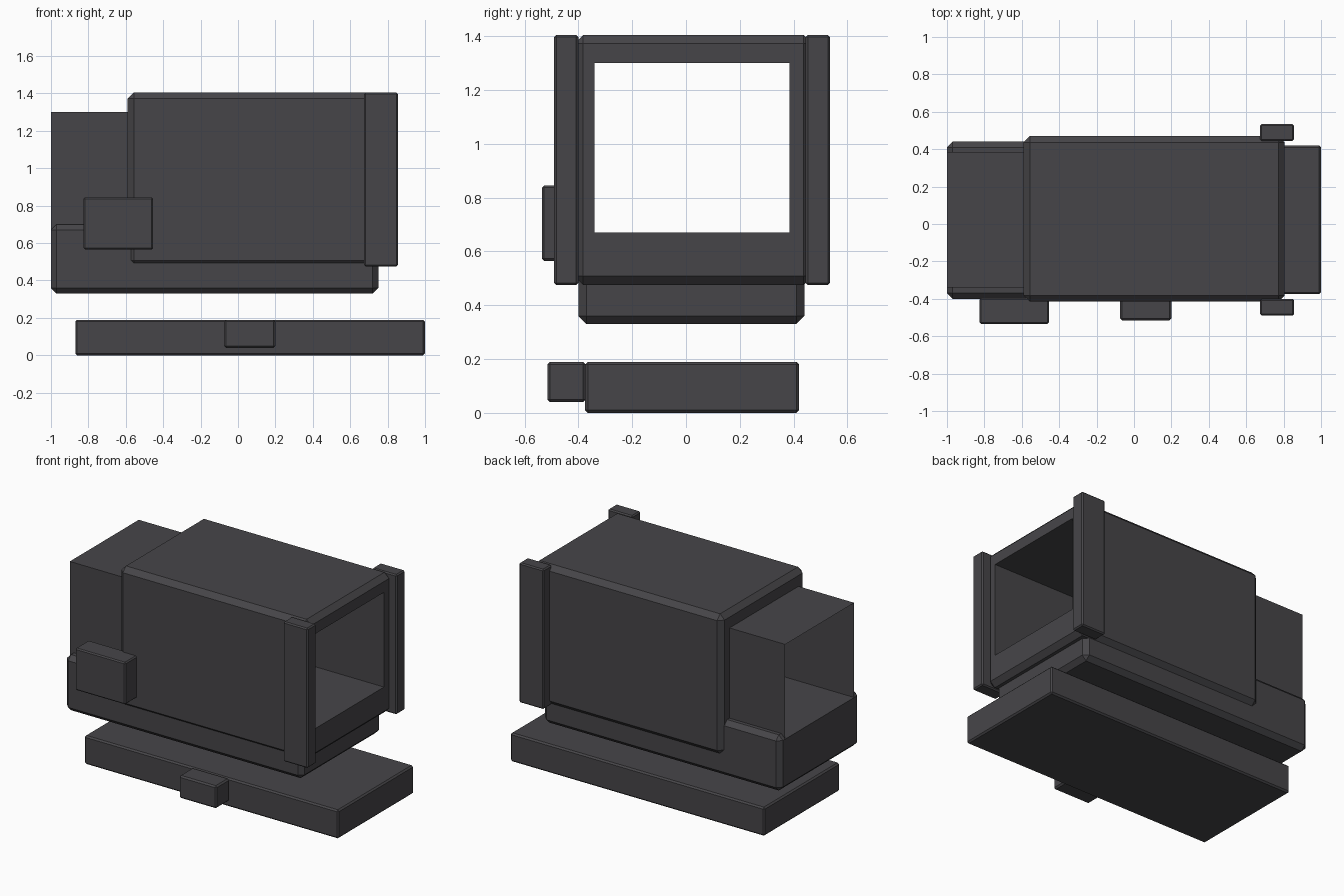
import bpy
import bmesh

cube = bpy.data.objects.get("Cube")
if cube:
    bpy.data.objects.remove(cube, do_unlink=True)

# One dark grey for every part
grey = bpy.data.materials.new("dark_grey")
grey.use_nodes = True
colour = (0.062, 0.060, 0.066, 1.0)
grey.diffuse_color = colour
shader = grey.node_tree.nodes["Principled BSDF"]
shader.inputs["Base Color"].default_value = colour
shader.inputs["Roughness"].default_value = 0.7


def box(name, x, y, z, bevel=0.0, open_sides=()):
    """Box from (min, max) ranges, with a flat chamfer; open_sides drops faces by normal."""
    bm = bmesh.new()
    bmesh.ops.create_cube(bm, size=1.0)
    for v in bm.verts:
        for axis, (low, high) in enumerate((x, y, z)):
            v.co[axis] = low if v.co[axis] < 0 else high
    bm.normal_update()
    dropped = [f for f in bm.faces if tuple(round(c) for c in f.normal) in open_sides]
    if dropped:
        bmesh.ops.delete(bm, geom=dropped, context="FACES")
    mesh = bpy.data.meshes.new(name)
    bm.to_mesh(mesh)
    bm.free()
    mesh.materials.append(grey)
    obj = bpy.data.objects.new(name, mesh)
    bpy.context.scene.collection.objects.link(obj)
    if bevel:
        mod = obj.modifiers.new("chamfer", "BEVEL")
        mod.width = bevel
        mod.segments = 1
    return obj


# Rectangular tunnel running end to end
tunnel_y, tunnel_z = (-0.34, 0.385), (0.67, 1.30)
tunnel_cutter = box("tunnel_cutter", (-1.2, 1.2), tunnel_y, tunnel_z)
tunnel_cutter.hide_render = True
tunnel_cutter.display_type = "WIRE"

# Housing and the tray below it, both hollowed by the tunnel
housing = box("housing", (-0.59, 0.805), (-0.415, 0.47), (0.475, 1.405), 0.033)
tray = box("lower_tray", (-1.0, 0.75), (-0.40, 0.44), (0.33, 0.70), 0.03)
for part in (housing, tray):
    cut = part.modifiers.new("tunnel", "BOOLEAN")
    cut.operation = "DIFFERENCE"
    cut.solver = "EXACT"
    cut.object = tunnel_cutter

# Thin sleeve that carries the tunnel out of the housing
box("tunnel_sleeve", (-1.0, -0.58), tunnel_y, tunnel_z,
    open_sides=((-1, 0, 0), (1, 0, 0), (0, 0, -1)))

# Upright posts beside the mouth
for name, y in (("front_post", (-0.49, -0.40)), ("back_post", (0.445, 0.535))):
    box(name, (0.675, 0.855), y, (0.475, 1.405), 0.008)

# Block on the front side
box("side_block", (-0.825, -0.455), (-0.535, -0.395), (0.565, 0.845), 0.008)

# Separate base plate with its handle
box("base_plate", (-0.87, 1.0), (-0.375, 0.42), (0.0, 0.19), 0.01)
box("base_handle", (-0.075, 0.20), (-0.515, -0.373), (0.04, 0.19), 0.01)
